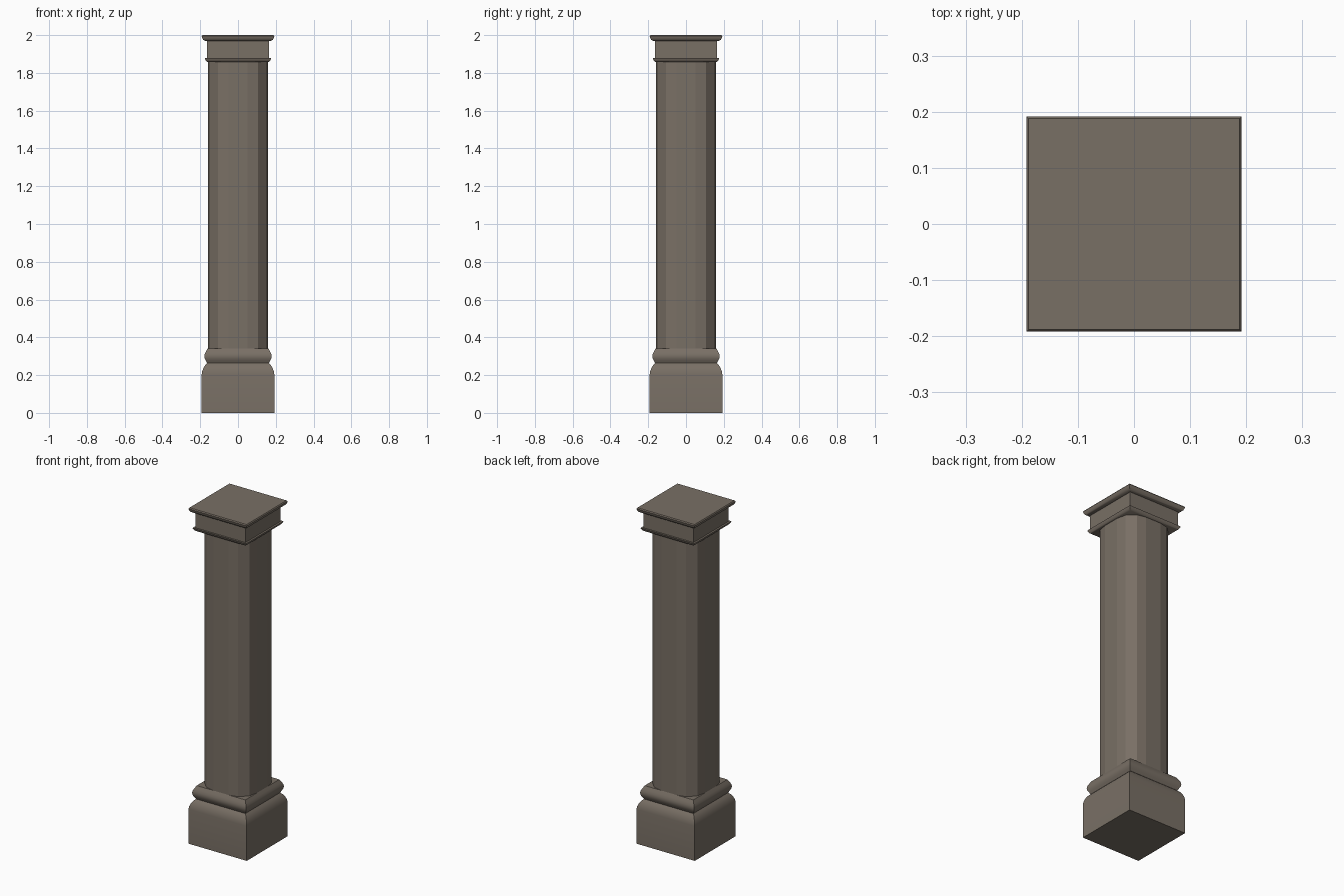
import bpy, bmesh, math

if "Cube" in bpy.data.objects:
    bpy.data.objects.remove(bpy.data.objects["Cube"])

stone = bpy.data.materials.new("brown_stone")
stone.diffuse_color = (0.19, 0.16, 0.13, 1)
stone.use_nodes = True
stone.node_tree.nodes["Principled BSDF"].inputs["Base Color"].default_value = stone.diffuse_color


def square(h):
    return [(-h, -h), (h, -h), (h, h), (-h, h)]


def loft(name, rings, smooth=True):
    """Skin a stack of (outline, z) rings and cap both ends."""
    bm = bmesh.new()
    loops = [[bm.verts.new((x, y, z)) for x, y in outline] for outline, z in rings]
    n = len(loops[0])
    for a, b in zip(loops, loops[1:]):
        for i in range(n):
            j = (i + 1) % n
            bm.faces.new((a[i], a[j], b[j], b[i]))
    bm.faces.new(loops[0][::-1])
    bm.faces.new(loops[-1])
    mesh = bpy.data.meshes.new(name)
    bm.to_mesh(mesh)
    bm.free()
    mesh.materials.append(stone)
    ob = bpy.data.objects.new(name, mesh)
    bpy.context.collection.objects.link(ob)
    if smooth:
        bpy.ops.object.select_all(action='DESELECT')
        ob.select_set(True)
        bpy.context.view_layer.objects.active = ob
        bpy.ops.object.shade_smooth_by_angle(angle=math.radians(35))
    return ob


def square_loft(name, profile):
    return loft(name, [(square(h), z) for h, z in profile])


# Plinth block with rounded shoulder
square_loft("plinth", [(0.192, 0), (0.192, 0.205), (0.189, 0.222), (0.183, 0.238),
                       (0.174, 0.252), (0.163, 0.263)])

# Bulging square moulding above the plinth
square_loft("base_moulding", [(0.163, 0.263), (0.170, 0.276), (0.176, 0.288), (0.178, 0.30),
                              (0.176, 0.312), (0.170, 0.325), (0.160, 0.342)])

# Faceted shaft: flat sides with bevelled corners
corner = [(0.16, 0.05), (0.148, 0.105), (0.105, 0.148), (0.05, 0.16)]
outline = []
for k in range(4):
    c, s = round(math.cos(k * math.pi / 2)), round(math.sin(k * math.pi / 2))
    outline += [(x * c - y * s, x * s + y * c) for x, y in corner]
loft("shaft", [(outline, 0.335), (outline, 1.865)], smooth=False)

# Capital: lower lip, neck block and top slab
square_loft("capital_lip", [(0.162, 1.858), (0.168, 1.862), (0.173, 1.869),
                            (0.176, 1.878), (0.165, 1.878)])
square_loft("capital_block", [(0.165, 1.875), (0.165, 1.972)])
square_loft("capital_slab", [(0.168, 1.968), (0.178, 1.971), (0.185, 1.976), (0.190, 1.985),
                             (0.192, 1.994), (0.188, 2.0)])
